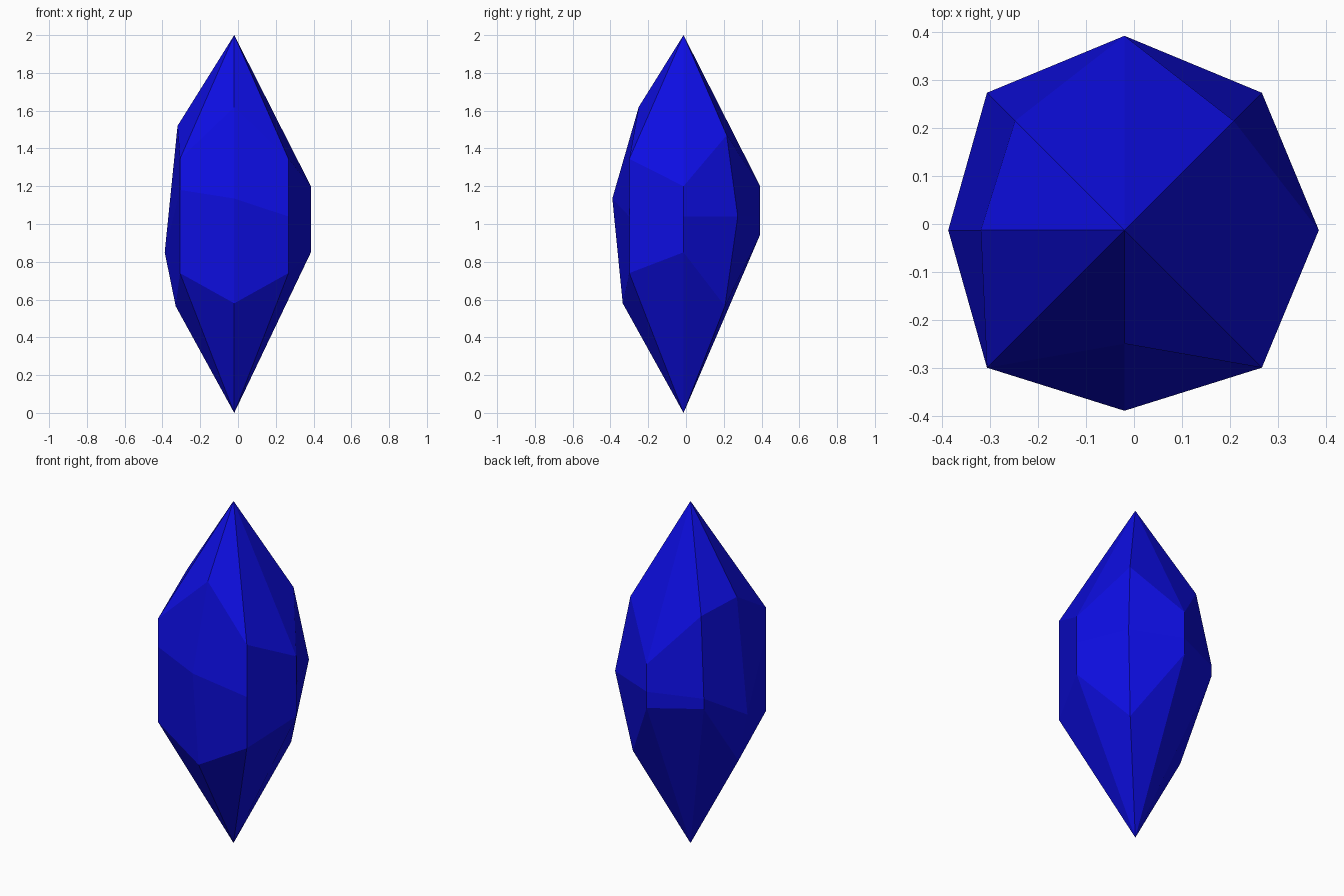
import bpy
import bmesh
from math import cos, sin, radians

cube = bpy.data.objects.get("Cube")
if cube:
    bpy.data.objects.remove(cube, do_unlink=True)

# One deep blue material
blue = bpy.data.materials.new("deep_blue")
blue.use_nodes = True
colour = (0.004, 0.004, 0.75, 1)
blue.diffuse_color = colour
blue.node_tree.nodes["Principled BSDF"].inputs["Base Color"].default_value = colour

# Eight vertical ridges, every 45 degrees from +x: upper, middle, lower (radius, height)
R = 0.406
AXIS = (-0.02, -0.013)
ridges = [
    [(R, 1.2), (R, 1.04), (R, 0.85)],
    [(0.323, 1.47), (R, 1.04), (0.31, 0.565)],
    [(R, 1.2), (R, 1.04), (R, 0.945)],
    [(0.323, 1.475), (R, 1.03), (R, 0.97)],
    [(0.3, 1.52), (0.368, 0.85), (0.31, 0.565)],
    [(R, 1.345), (R, 1.18), (R, 0.74)],
    [(0.237, 1.62), (0.377, 1.135), (0.322, 0.58)],
    [(R, 1.345), (R, 1.04), (R, 0.74)],
]

# Faceted crystal: quads between ridges, triangles to the two tips
bm = bmesh.new()
top = bm.verts.new((*AXIS, 2))
bottom = bm.verts.new((*AXIS, 0))
columns = []
for i, ridge in enumerate(ridges):
    a = radians(45 * i)
    columns.append([bm.verts.new((AXIS[0] + r * cos(a), AXIS[1] + r * sin(a), z))
                    for r, z in ridge])
for i, here in enumerate(columns):
    after = columns[(i + 1) % len(columns)]
    bm.faces.new((top, here[0], after[0]))
    for k in range(2):
        bm.faces.new((here[k], here[k + 1], after[k + 1], after[k]))
    bm.faces.new((here[2], bottom, after[2]))
bmesh.ops.recalc_face_normals(bm, faces=bm.faces)

mesh = bpy.data.meshes.new("crystal")
bm.to_mesh(mesh)
bm.free()
mesh.materials.append(blue)
crystal = bpy.data.objects.new("crystal", mesh)
bpy.context.collection.objects.link(crystal)
